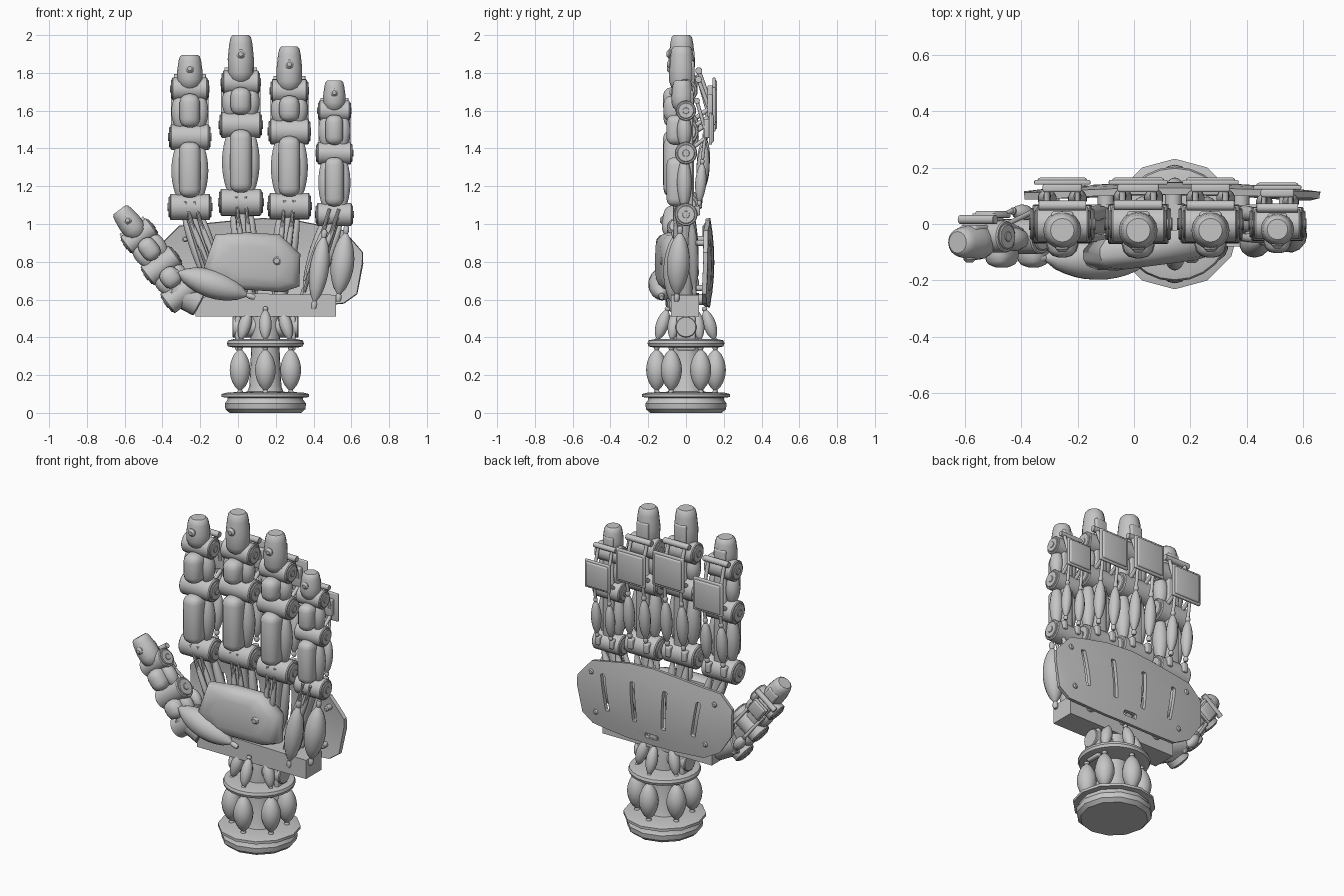
import bpy, bmesh
from math import sin, cos, pi, radians
from mathutils import Matrix, Vector

cube = bpy.data.objects.get("Cube")
if cube:
    bpy.data.objects.remove(cube)

GREY = bpy.data.materials.new("plain grey")
GREY.use_nodes = True
GREY.diffuse_color = (0.56, 0.56, 0.56, 1)
GREY.node_tree.nodes["Principled BSDF"].inputs["Base Color"].default_value = (0.56, 0.56, 0.56, 1)
V = Vector


def make(name, bm, angle=38):
    bmesh.ops.recalc_face_normals(bm, faces=bm.faces)
    for f in bm.faces:
        f.smooth = True
    mesh = bpy.data.meshes.new(name)
    bm.to_mesh(mesh)
    bm.free()
    mesh.set_sharp_from_angle(angle=radians(angle))
    mesh.materials.append(GREY)
    ob = bpy.data.objects.new(name, mesh)
    bpy.context.scene.collection.objects.link(ob)
    return ob


def loft(name, rings, angle=38):
    """Skin equal-length closed rings and cap both ends."""
    bm = bmesh.new()
    loops = [[bm.verts.new(p) for p in ring] for ring in rings]
    n = len(loops[0])
    for a, b in zip(loops, loops[1:]):
        for i in range(n):
            bm.faces.new((a[i], a[(i + 1) % n], b[(i + 1) % n], b[i]))
    bm.faces.new(loops[0])
    bm.faces.new(loops[-1])
    return make(name, bm, angle)


def lathe(name, profile, m=Matrix(), segs=20):
    rings = [[m @ V((r * sin(2 * pi * i / segs), r * cos(2 * pi * i / segs), z))
              for i in range(segs)] for r, z in profile]
    return loft(name, rings)


def along(a, b):
    a, b = V(a), V(b)
    return Matrix.Translation(a) @ (b - a).to_track_quat('Z', 'Y').to_matrix().to_4x4(), (b - a).length


def rod(name, a, b, r, segs=20, bevel=0.08):
    m, l = along(a, b)
    e = min(r * bevel, l * 0.3)
    return lathe(name, [(r - e, 0), (r, e), (r, l - e), (r - e, l)], m, segs)


def spindle(name, a, b, r):
    """Muscle-shaped actuator with thin threaded ends."""
    m, l = along(a, b)
    t = min(r * 0.3, 0.011)
    body = [(t + (r - t) * sin(pi * k / 10) ** 0.7, l * (0.1 + 0.08 * k)) for k in range(1, 10)]
    ends = [(t, 0), (t * 1.4, l * 0.03), (t * 1.4, l * 0.07), (t, l * 0.1)]
    top = [(q, l - z) for q, z in reversed(ends)]
    return lathe(name, ends + body + top, m, 14)


def block(name, centre, size, bevel, m=Matrix()):
    bm = bmesh.new()
    bmesh.ops.create_cube(bm, size=1, matrix=m @ Matrix.Translation(centre) @ Matrix.Diagonal((*size, 1)))
    bmesh.ops.bevel(bm, geom=bm.edges[:], offset=bevel, segments=3, profile=0.5, affect='EDGES')
    return make(name, bm)


def finger(name, m, mcp, pip, dip, tip, s, plate):
    def p(x, y, z):
        return m @ V((x * s, y * s, z))

    # joints with stepped end caps
    for label, z, k in (("knuckle", mcp, 1.0), ("middle", pip, 0.97), ("end", dip, 0.88)):
        for part, half, r in (("barrel", 0.106, 0.07), ("cap", 0.114, 0.056), ("hub", 0.119, 0.022)):
            rod(f"{name}_{label}_joint_{part}", p(-half * k, 0, z), p(half * k, 0, z), r * k * s, 24)

    # phalanges: spine, front pad and side muscles
    block(name + "_spine", (0, 0.012 * s, (mcp + dip) / 2), (0.08 * s, 0.06 * s, dip - mcp), 0.01, m)
    for label, a, b, w in (("lower", mcp, pip, 0.115), ("upper", pip, dip, 0.108)):
        a, b = a + 0.05 * s, b - 0.025 * s
        block(f"{name}_{label}_pad", (0, -0.052 * s, (a + b) / 2), (w * s, 0.135 * s, b - a), 0.046 * s, m)
        for side in (-1, 1):
            spindle(f"{name}_{label}_side_muscle", p(side * 0.054, -0.01, a - 0.04),
                    p(side * 0.054, -0.01, b + 0.03), 0.045 * s)

    # blunt fingertip with contact button
    h = tip - dip
    profile = [(0.035, 0.0), (0.056, 0.018), (0.067, 0.05), (0.068, h * 0.5 / s),
               (0.06, h * 0.82 / s), (0.053, h * 0.95 / s), (0.042, h / s)]
    lathe(name + "_tip", profile, m @ Matrix.Translation((0, -0.022 * s, dip)) @ Matrix.Scale(s, 4), 16)
    rod(name + "_tip_button", p(0, -0.06, dip + h * 0.6), p(0, -0.1, dip + h * 0.6), 0.024 * s, 12, 0.5)
    block(name + "_tip_back", (0, 0.02 * s, dip + h * 0.38), (0.08 * s, 0.05 * s, h * 0.6), 0.012 * s, m)

    # rear crossbar, cover plate and tendons
    bar = dip + 0.06 * s
    rod(name + "_crossbar", p(-0.085, 0.066, bar), p(0.085, 0.066, bar), 0.018 * s, 12)
    pz, py, w = plate
    block(name + "_cover_plate", (0, py, pz), (w, 0.016, w), 0.005, m)
    block(name + "_cover_face", (0, py + 0.006, pz), (w * 0.88, 0.022, w * 0.88), 0.01, m)
    block(name + "_cover_mount", (0, py - 0.02, pz), (w * 0.7, 0.03, w * 0.6), 0.008, m)
    reach = pip - mcp
    for side in (-1, 1):
        x = side * 0.054
        anchor = m @ V((x * s, py - 0.03, pz - w * 0.3))
        waist = p(x, 0.1, mcp + reach * 0.9)
        spindle(name + "_rear_muscle", p(x, 0.08, mcp + reach * 0.15), waist, 0.034 * s)
        rod(name + "_rear_tendon", waist, anchor, 0.01 * s, 10)
        rod(name + "_plate_link", m @ V((x * s, py - 0.03, pz)), p(x, 0.066, bar), 0.011 * s, 10)
        rod(name + "_plate_strut", anchor, p(x, 0, pip), 0.012 * s, 10)
        block(name + "_knuckle_lug", (x * s, 0.06 * s, mcp + 0.02), (0.035 * s, 0.05 * s, 0.06 * s), 0.008 * s, m)


# four fingers: x, joint heights, tip, scale, cover plate (height, depth, width)
FINGERS = {
    "index_finger": (-0.255, 1.09, 1.46, 1.715, 1.895, 1.0, (1.59, 0.148, 0.2)),
    "middle_finger": (0.015, 1.115, 1.525, 1.75, 2.0, 1.02, (1.67, 0.148, 0.21)),
    "ring_finger": (0.272, 1.095, 1.49, 1.705, 1.94, 1.0, (1.625, 0.148, 0.2)),
    "little_finger": (0.51, 1.05, 1.375, 1.6, 1.76, 0.87, (1.505, 0.13, 0.17)),
}
for name, (x, mcp, pip, dip, tip, s, plate) in FINGERS.items():
    finger(name, Matrix.Translation((x, 0, 0)), mcp, pip, dip, tip, s, plate)
    # palm bones and tendons fanning up to the knuckle
    foot = 0.14 + (x - 0.14) * 0.62
    rod(name + "_palm_bone", (foot, 0, 0.6), (x, 0, mcp), 0.035, 14)
    for side in (-1, 1):
        spindle(name + "_palm_muscle", (foot + side * 0.03, 0.045, 0.62), (x + side * 0.05, 0.03, mcp), 0.028)
        rod(name + "_palm_tendon", (foot + side * 0.02, -0.05, 0.64), (x + side * 0.025, -0.06, mcp + 0.03), 0.009, 8)
        spindle(name + "_tendon_sleeve", (foot + side * 0.02, -0.045, 0.7), (x + side * 0.025, -0.055, mcp), 0.016)

# thumb, leaning outwards
lean = Matrix(((0.8, 0, -0.6, -0.285), (0, 1, 0, -0.045), (0.6, 0, 0.8, 0.62), (0, 0, 0, 1)))
finger("thumb", lean, 0.02, 0.2, 0.395, 0.57, 0.92, (0.37, 0.075, 0.1))
rod("thumb_root", (-0.35, -0.03, 0.66), (-0.2, -0.03, 0.58), 0.075)
spindle("thumb_palm_muscle", (-0.36, -0.12, 0.755), (0.09, -0.13, 0.61), 0.075)

# palm base beam
beam = [(-0.225, 0.51), (0.52, 0.51), (0.52, 0.625), (-0.1, 0.635), (-0.225, 0.6)]
loft("palm_base", [[V((x, y, z)) for x, z in beam] for y in (-0.08, 0.07)])

# domed palm pad, thicker towards the thumb
pad = [(-0.12, 0.945), (0.05, 0.955), (0.22, 0.945), (0.33, 0.84), (0.325, 0.67),
       (0.24, 0.64), (-0.1, 0.66), (-0.18, 0.77)]
steps = ((0.9, -0.03), (1, -0.06), (1, -0.09), (0.95, -0.115), (0.82, -0.135), (0.55, -0.147))
loft("palm_pad", [[V((0.08 + (x - 0.08) * k, y + 0.13 * (x - 0.08) * k, 0.8 + (z - 0.8) * k))
                   for x, z in pad] for k, y in steps], 45)
rod("palm_pad_button", (0.205, -0.1, 0.805), (0.205, -0.138, 0.805), 0.024, 12, 0.4)

# outer palm muscles
spindle("outer_palm_muscle", (0.53, -0.05, 0.59), (0.575, -0.03, 0.99), 0.062)
spindle("inner_palm_muscle", (0.40, -0.075, 0.55), (0.46, -0.06, 0.97), 0.052)


def plate_y(x, z):
    return 0.138 - 0.035 * ((x - 0.13) / 0.53) ** 2 - 0.4 * (z - 0.8) ** 2


# curved back-of-hand plate from columns of (x, bottom, top)
columns = [(-0.39, 0.75, 0.91), (-0.31, 0.63, 0.99), (-0.2, 0.57, 1.0), (0, 0.56, 1.02), (0.13, 0.56, 1.03),
           (0.3, 0.56, 1.02), (0.45, 0.57, 0.99), (0.56, 0.58, 0.965), (0.63, 0.63, 0.885), (0.66, 0.79, 0.85)]
ROWS = 6
bm = bmesh.new()
grid = []
for x, lo, hi in columns:
    heights = [lo + (hi - lo) * i / ROWS for i in range(ROWS + 1)]
    grid.append([bm.verts.new((x, plate_y(x, z), z)) for z in heights])
for a, b in zip(grid, grid[1:]):
    for i in range(ROWS):
        bm.faces.new((a[i], b[i], b[i + 1], a[i + 1]))
back_plate = make("back_plate", bm)
thick = back_plate.modifiers.new("thickness", 'SOLIDIFY')
thick.thickness = 0.024
thick.offset = 0

# slots cut through the plate
slots = [(0.46, 0.8, 0.22, 0.17), (0.26, 0.8, 0.24, 0.08), (0.05, 0.8, 0.24, -0.04),
         (-0.16, 0.8, 0.22, -0.17), (0.14, 0.615, 0.09, pi / 2)]
cutters = []
for x, z, length, tilt in slots:
    m = Matrix.Translation((x, 0.12, z)) @ Matrix.Rotation(tilt, 4, 'Y')
    cutter = block("slot_cutter", (0, 0, 0), (0.03, 0.2, length), 0.008, m)
    cutter.hide_render = True
    cut = back_plate.modifiers.new("slot", 'BOOLEAN')
    cut.operation = 'DIFFERENCE'
    cut.object = cutter
    cutters.append(cutter)
bpy.context.view_layer.update()
graph = bpy.context.evaluated_depsgraph_get()
back_plate.data = bpy.data.meshes.new_from_object(back_plate.evaluated_get(graph))
back_plate.modifiers.clear()
for cutter in cutters:
    bpy.data.objects.remove(cutter)
back_plate.data.set_sharp_from_angle(angle=radians(30))

# plate bolts and standoffs
for x, z in ((0.56, 0.9), (0.53, 0.66), (-0.22, 0.66), (-0.28, 0.92)):
    y = plate_y(x, z)
    rod("plate_bolt", (x, y - 0.06, z), (x, y + 0.02, z), 0.016, 10, 0.4)
for x in (-0.1, 0.14, 0.38):
    rod("plate_standoff", (x, 0.03, 0.6), (x, plate_y(x, 0.6), 0.6), 0.03, 12)

# wrist base, column and collar
wrist = Matrix.Translation((0.145, 0, 0))
lathe("wrist_base", [(0.19, 0), (0.212, 0.02), (0.215, 0.05), (0.2, 0.07), (0.2, 0.08), (0.232, 0.084),
                     (0.232, 0.1), (0.2, 0.108), (0.1, 0.112)], wrist, 12)
lathe("wrist_column", [(0.1, 0.1), (0.085, 0.14), (0.075, 0.34), (0.08, 0.44), (0.07, 0.52)], wrist)
lathe("wrist_collar", [(0.17, 0.346), (0.198, 0.352), (0.204, 0.368), (0.198, 0.384), (0.17, 0.39)], wrist, 24)
rod("wrist_hinge", (-0.03, 0, 0.455), (0.32, 0, 0.455), 0.056)
for x in (0.0, 0.29):
    block("wrist_hinge_bracket", (x, 0, 0.42), (0.03, 0.1, 0.18), 0.01)

# six muscles below the collar and six above
for k in range(6):
    d = V((sin(k * pi / 3), cos(k * pi / 3), 0))
    c = V((0.145, 0, 0))
    spindle("forearm_muscle", c + d * 0.155 + V((0, 0, 0.095)), c + d * 0.155 + V((0, 0, 0.36)), 0.056)
    spindle("wrist_muscle", c + d * 0.155 + V((0, 0, 0.375)), c + d * 0.095 + V((0, 0, 0.56)), 0.034)
